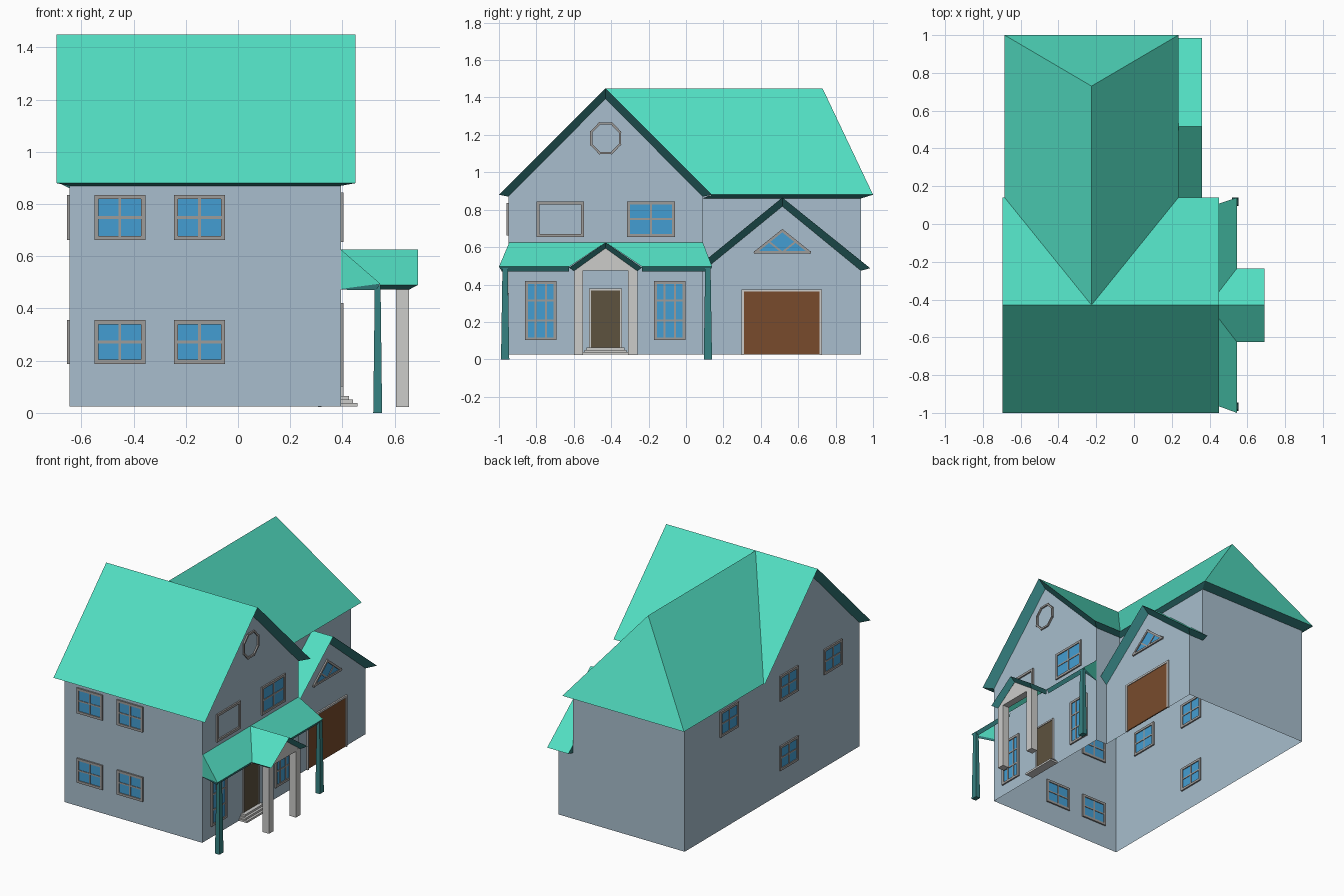
import bpy, bmesh, math
from mathutils import Vector

if "Cube" in bpy.data.objects:
    bpy.data.objects.remove(bpy.data.objects["Cube"])


def material(name, r, g, b):
    lin = lambda c: ((c / 255 + 0.055) / 1.055) ** 2.4
    m = bpy.data.materials.new(name)
    m.diffuse_color = (lin(r), lin(g), lin(b), 1)
    m.use_nodes = True
    m.node_tree.nodes["Principled BSDF"].inputs["Base Color"].default_value = m.diffuse_color
    return m


WALL = material("blue_grey_wall", 168, 190, 205)
ROOF = material("turquoise_roof", 82, 222, 194)
TRIM = material("dark_teal_trim", 54, 130, 130)
GLASS = material("blue_glass", 68, 158, 210)
FRAME = material("grey_frame", 158, 156, 154)
STONE = material("light_stone", 204, 204, 202)
BROWN = material("brown_garage_door", 120, 75, 44)
DOOR = material("olive_door", 93, 82, 62)


def build(name, faces, mats, centre=None):
    """faces: (points, material slot). Sheets face away from centre."""
    bm = bmesh.new()
    for pts, slot in faces:
        f = bm.faces.new([bm.verts.new(p) for p in pts])
        f.material_index = slot
        f.normal_update()
        if centre and f.normal.dot(f.calc_center_median() - Vector(centre)) < 0:
            f.normal_flip()
    if not centre:
        bmesh.ops.remove_doubles(bm, verts=bm.verts, dist=1e-5)
        bmesh.ops.recalc_face_normals(bm, faces=bm.faces)
    me = bpy.data.meshes.new(name)
    bm.to_mesh(me)
    bm.free()
    for m in mats:
        me.materials.append(m)
    ob = bpy.data.objects.new(name, me)
    bpy.context.collection.objects.link(ob)
    return ob


def prism(axis, poly, d0, d1, slot=0):
    """Extrude a (u, z) outline along x or y."""
    at = (lambda u, z, d: (d, u, z)) if axis == 'x' else (lambda u, z, d: (u, d, z))
    a = [at(u, z, d0) for u, z in poly]
    b = [at(u, z, d1) for u, z in poly]
    n = len(poly)
    return [(a, slot), (b, slot)] + [
        ([a[i], a[(i + 1) % n], b[(i + 1) % n], b[i]], slot) for i in range(n)]


def rect(u0, u1, z0, z1):
    return [(u0, z0), (u1, z0), (u1, z1), (u0, z1)]


def bar(axis, p, q, w, d0, d1, slot=0):
    p, q = Vector(p), Vector(q)
    t = (q - p).normalized() * w / 2
    n = Vector((-t.y, t.x))
    return prism(axis, [tuple(v) for v in (p - t + n, p - t - n, q + t - n, q + t + n)], d0, d1, slot)


def window(name, axis, plane, u0, u1, z0, z1, cols=2, rows=2, glass=True):
    e, d = 0.008, 0.01
    fs = []
    corners = rect(u0 + e, u1 - e, z0 + e, z1 - e)
    for i in range(4):
        fs += bar(axis, corners[i], corners[(i + 1) % 4], 0.016, plane - d, plane + d)
    if glass:
        fs += prism(axis, rect(u0 + e, u1 - e, z0 + e, z1 - e), plane - .004, plane + .004, 1)
        for i in range(1, cols):
            u = u0 + (u1 - u0) * i / cols
            fs += bar(axis, (u, z0 + e), (u, z1 - e), 0.01, plane - .008, plane + .008)
        for i in range(1, rows):
            z = z0 + (z1 - z0) * i / rows
            fs += bar(axis, (u0 + e, z), (u1 - e, z), 0.01, plane - .0075, plane + .0075)
    return build(name, fs, [FRAME, GLASS])


def strip(a, b, slot=1):
    """Quads joining two point rows."""
    return [([a[i], a[i + 1], b[i + 1], b[i]], slot) for i in range(len(a) - 1)]


# walls: open shell without floor
L, R, W, F, M, B, Z, E = -.645, .395, .2, -.95, .09, .935, .025, .877
gable = [(F, Z), (M, Z), (M, E), (-.43, 1.395), (F, E)]
sheet_x = lambda x, poly: ([(x, u, z) for u, z in poly], 0)
sheet_y = lambda y, poly: ([(u, y, z) for u, z in poly], 0)
build("main_walls", [
    sheet_x(R, gable), sheet_x(L, gable), sheet_y(F, rect(L, R, Z, E)),
    sheet_x(L, rect(M, B, Z, E)), sheet_y(B, rect(L, W, Z, E)),
    sheet_y(M, rect(.31, R, Z, E)), sheet_y(M, rect(W, .31, .5, E)),
    sheet_x(W, rect(M, B, .47, E))], [WALL], (-.15, 0, .5))
build("garage_walls", [
    sheet_x(.31, [(M, Z), (B, Z), (B, .478), (.515, .82), (M, .475)]),
    sheet_y(B, rect(W, .31, Z, .478))], [WALL], (0, .5, .4))

# main gable roof with slanted verge boards
top = [(-1, .88), (-.43, 1.45), (.14, .88)]
low = [(F, .87), (-.43, 1.393), (M, .87)]
row = lambda x, pr: [(x, y, z) for y, z in pr]
xa, xb = -.695, .45
fs = strip(row(xa, top), row(xb, top), 0)
fs += strip(row(xa, top), row(L, low)) + strip(row(xb, top), row(R, low))
for i in (0, 2):
    fs += strip([(xa, *top[i]), (xb, *top[i])], [(L, *low[i]), (R, *low[i])])
build("main_roof", fs, [ROOF, TRIM], (-.15, -.43, 1))

# rear hip roof
rf, rb = (-.225, -.43, 1.449), (-.225, .73, 1.449)
eave = [(.235, .14, .88), (.235, 1, .88), (-.685, 1, .88), (-.685, .14, .88)]
soffit = [(W, M, .86), (W, B, .86), (L, B, .86), (L, M, .86)]
build("rear_hip_roof", [([rf, eave[0], eave[1], rb], 0), ([rb, eave[1], eave[2]], 0),
      ([rb, eave[2], eave[3], rf], 0)] + strip(eave, soffit), [ROOF, TRIM], (-.225, .4, 1))

# garage roof
top = [(M, .518), (.515, .865), (.985, .487)]
low = [(M, .472), (.515, .818), (B, .474)]
fs = strip(row(W, top), row(.36, top), 0) + strip(row(.36, top), row(.31, low))
fs += strip([(W, *top[2]), (.36, *top[2])], [(W, *low[2]), (.31, *low[2])])
fs += strip([(W, .985, .487), (W, .515, .865)], [(W, B, .474), (W, .515, .818)])
build("garage_roof", fs, [ROOF, TRIM], (0, .515, .55))

# porch lean-to roof, open in the middle for the entrance gable
fs = []
for s, ye, yt in ((-1, -1, -.945), (1, .14, .09)):
    yi = -.43 + s * .195
    t, e0, e1 = (R, yt, .625), (.545, ye, .495), (.545, yi, .495)
    fs += [([t, e0, e1, (R, -.43, .625)], 0), ([t, e0, (R, yt, .475)], 0)]
    fs += strip([(R, yt, .49), e0, e1], [(R, yt, .472), (.53, ye - s * .015, .47), (.53, yi, .47)])
build("porch_roof", fs, [ROOF, TRIM], (.35, -.43, .45))

# entrance gable roof
fs = []
for s in (-1, 1):
    ya, yb = -.43 + s * .195, -.43 + s * .17
    fs.append(([(R, -.43, .625), (.69, -.43, .625), (.69, ya, .49), (.545, ya, .49)], 0))
    fs += strip([(.69, -.43, .625), (.69, ya, .49), (.545, ya, .49)],
                [(.655, -.43, .594), (.655, yb, .472), (.53, yb, .472)])
build("entrance_roof", fs, [ROOF, TRIM], (.5, -.43, .53))

# entrance pediment and posts
build("pediment", prism('x', [(-.6, .474), (-.26, .474), (-.43, .595)], .605, .654), [STONE])
for name, y in (("left_post", -.6), ("right_post", -.31)):
    build(name, prism('x', rect(y, y + .05, .022, .485), .605, .655), [STONE])

# tapered porch columns
for name, y in (("left_column", -.967), ("right_column", .117)):
    ring = lambda r, z: [(.535 + a * r, y + b * r * 1.3, z) for a, b in ((-1, -1), (1, -1), (1, 1), (-1, 1), (-1, -1))]
    a, b = ring(.017, 0), ring(.011, .488)
    build(name, strip(a, b, 0) + [(a[:4], 0), (b[:4], 0)], [TRIM])

# entrance steps
for i in range(3):
    build("step_%d" % (i + 1), prism('x', rect(-.555 + i * .012, -.305 - i * .012, .025 + i * .013, .038 + i * .013),
                                     R, .457 - i * .016), [STONE])

# doors
fs = prism('x', rect(-.51, -.35, .064, .372), R - .004, R + .005, 1)
for p, q in (((-.513, .064), (-.513, .374)), ((-.513, .374), (-.347, .374)), ((-.347, .374), (-.347, .064))):
    fs += bar('x', p, q, .01, R - .004, R + .01)
build("front_door", fs, [STONE, DOOR])
fs = prism('x', rect(.305, .717, .027, .365), .306, .315, 1)
for p, q in (((.304, .03), (.304, .368)), ((.304, .368), (.72, .368)), ((.72, .368), (.72, .03))):
    fs += bar('x', p, q, .013, .306, .32)
build("garage_door", fs, [STONE, BROWN])

# windows
for tag, z0, z1 in (("lower", .188, .355), ("upper", .662, .835)):
    for side, u in (("left", -.55), ("right", -.245)):
        window("front_%s_%s_window" % (tag, side), 'y', F, u, u + .195, z0, z1)
    for i, u in enumerate((-.66, -.185, .46)):
        if tag == "upper" or i == 1:
            window("side_%s_window_%d" % (tag, i), 'x', L, u - .098, u + .098, z0, z1)
window("gable_glazed_window", 'x', R, -.315, -.06, .655, .845)
window("gable_blank_window", 'x', R, -.8, -.545, .655, .845, glass=False)
window("porch_left_window", 'x', R, -.86, -.693, .102, .42, 3, 3)
window("porch_right_window", 'x', R, -.17, -.003, .102, .42, 3, 3)

# round gable vent ring
pts = [(-.43 + .083 * math.cos(a), 1.182 + .086 * math.sin(a))
       for a in [math.pi * (i + .5) / 4 for i in range(8)]]
fs = []
for i in range(8):
    fs += bar('x', pts[i], pts[(i + 1) % 8], .012, R - .01, R + .01)
build("round_vent", fs, [FRAME])

# triangular garage window
tri = [(.37, .572), (.66, .572), (.515, .688)]
fs = prism('x', tri, .306, .314, 1)
for i in range(3):
    fs += bar('x', tri[i], tri[(i + 1) % 3], .014, .3, .32)
for u in (.4425, .5875):
    fs += bar('x', (.515, .572), (u, .63), .01, .302, .318)
build("triangle_window", fs, [FRAME, GLASS])
